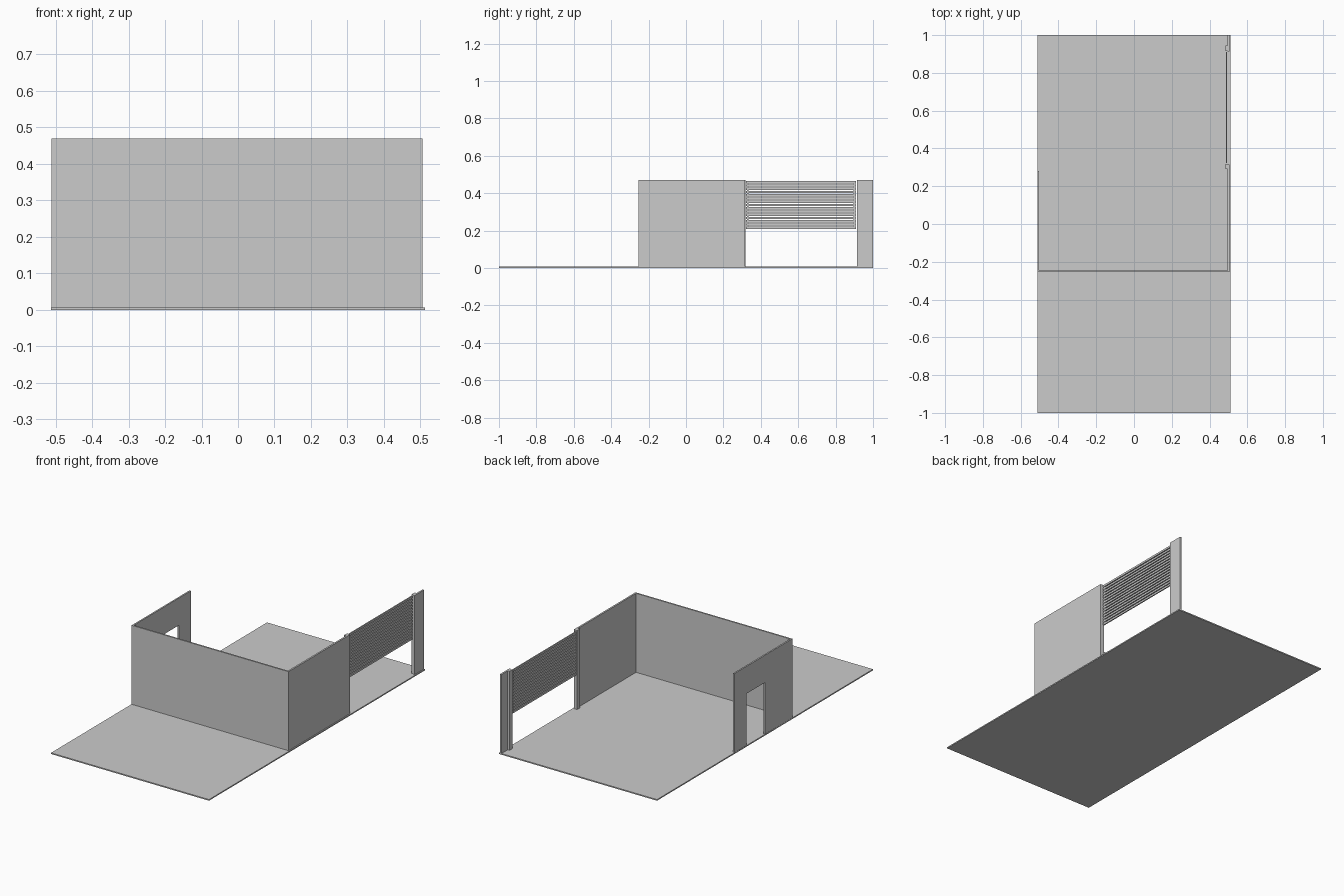
import bpy

if "Cube" in bpy.data.objects:
    bpy.data.objects.remove(bpy.data.objects["Cube"])

def box(name, x0, x1, y0, y1, z0, z1):
    bpy.ops.mesh.primitive_cube_add(size=1, location=((x0 + x1) / 2, (y0 + y1) / 2, (z0 + z1) / 2))
    ob = bpy.context.object
    ob.name = name
    ob.scale = (x1 - x0, y1 - y0, z1 - z0)
    bpy.ops.object.transform_apply(location=False, rotation=False, scale=True)
    return ob

def extruded_profile(name, pts, x0, x1):
    # closed (y, z) outline extruded along x
    n = len(pts)
    verts = [(x, y, z) for x in (x0, x1) for y, z in pts]
    faces = [list(range(n))[::-1], list(range(n, 2 * n))]
    faces += [(i, (i + 1) % n, n + (i + 1) % n, n + i) for i in range(n)]
    me = bpy.data.meshes.new(name)
    me.from_pydata(verts, [], faces)
    ob = bpy.data.objects.new(name, me)
    bpy.context.collection.objects.link(ob)
    return ob

BASE, TOP = 0.007, 0.47

# Ground slab and front wall
box("floor_slab", -0.512, 0.512, -1, 1, 0, BASE)
box("front_wall", -0.502, 0.506, -0.255, -0.246, BASE, TOP)

# Left wall with doorway
extruded_profile("left_wall", [(-0.255, BASE), (0.0, BASE), (0.0, 0.31), (0.17, 0.31),
                               (0.17, BASE), (0.28, BASE), (0.28, TOP), (-0.255, TOP)], -0.511, -0.502)

# Right wall on both sides of the large opening
box("right_wall", 0.496, 0.506, -0.246, 0.316, BASE, TOP)
box("right_wall_end", 0.496, 0.506, 0.913, 1.0, BASE, TOP)

# Shutter guide rails
for side, y in (("front", 0.29), ("back", 0.917)):
    box(f"guide_rail_{side}", 0.484, 0.496, y, y + 0.027, BASE, TOP)

# Half-raised roller shutter made of horizontal slats
COUNT = 15
pitch = (TOP - 0.21) / COUNT
for i in range(COUNT):
    z = 0.21 + i * pitch
    box(f"shutter_slat_{i + 1:02d}", 0.486, 0.493, 0.322, 0.91, z, z + pitch * 0.68)

# Connecting strips at the slat ends
for side, y in (("front", 0.325), ("back", 0.895)):
    box(f"shutter_strip_{side}", 0.488, 0.491, y, y + 0.01, 0.21, TOP - 0.005)
